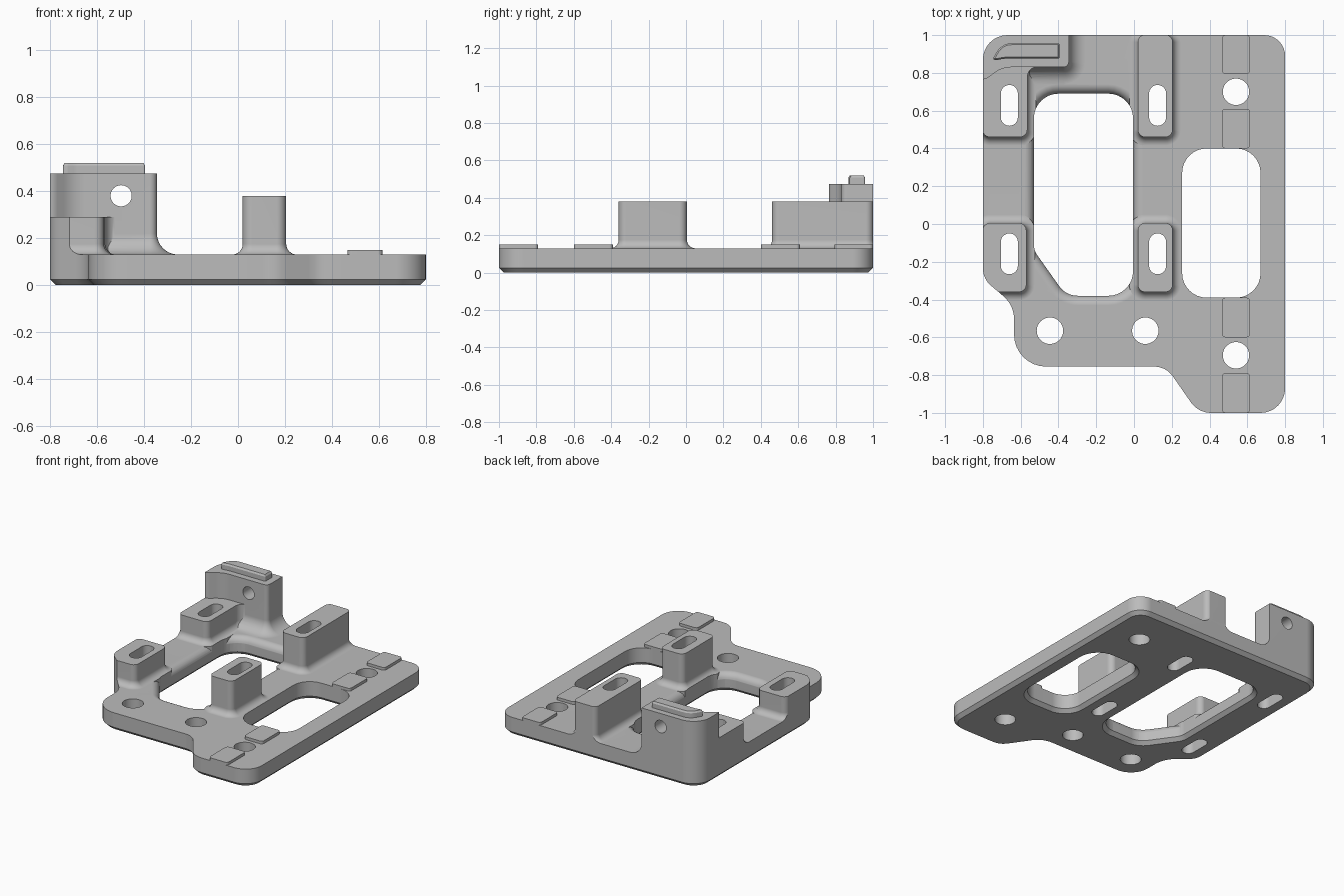
import bpy, bmesh, math
from mathutils import Vector

cube = bpy.data.objects.get("Cube")
if cube:
    bpy.data.objects.remove(cube, do_unlink=True)

grey = bpy.data.materials.new("machined_grey")
grey.use_nodes = True
COLOUR = (0.5, 0.5, 0.5, 1)
grey.diffuse_color = COLOUR
grey.node_tree.nodes["Principled BSDF"].inputs["Base Color"].default_value = COLOUR

TOP = 0.13      # plate thickness
CHAMFER = 0.025


def rounded(corners, steps=8):
    """Counter-clockwise polygon of (x, y, radius) with its corners rounded."""
    pts = []
    for i, (x, y, r) in enumerate(corners):
        p = Vector((x, y))
        a = (Vector(corners[i - 1][:2]) - p).normalized()
        b = (Vector(corners[(i + 1) % len(corners)][:2]) - p).normalized()
        if r == 0:
            pts.append(p)
            continue
        half = a.angle(b) / 2
        centre = p + (a + b).normalized() * r / math.sin(half)
        reach = r / math.tan(half)
        u, v = p + a * reach - centre, p + b * reach - centre
        sweep = u.angle(v)
        for k in range(steps + 1):
            t = k / steps
            pts.append(centre + (u * math.sin((1 - t) * sweep)
                                 + v * math.sin(t * sweep)) / math.sin(sweep))
    return pts


def box(x0, x1, y0, y1, r):
    return rounded([(x0, y0, r), (x1, y0, r), (x1, y1, r), (x0, y1, r)])


def circle(x, y, r, n=40):
    return [Vector((x + r * math.cos(k * math.tau / n),
                    y + r * math.sin(k * math.tau / n))) for k in range(n)]


def offset(pts, d):
    out = []
    for i, p in enumerate(pts):
        e = (p - pts[i - 1]).normalized()
        f = (pts[(i + 1) % len(pts)] - p).normalized()
        n, m = Vector((e.y, -e.x)), Vector((f.y, -f.x))
        out.append(p + (n + m) * d / (1 + n.dot(m)))
    return out


def loft(name, pts, levels):
    """Solid from one outline, grown by d at each height z."""
    bm = bmesh.new()
    rings = [[bm.verts.new((p.x, p.y, z)) for p in offset(pts, d)] for z, d in levels]
    n = len(pts)
    for low, high in zip(rings, rings[1:]):
        for i in range(n):
            j = (i + 1) % n
            bm.faces.new((low[i], low[j], high[j], high[i]))
    bm.faces.new(rings[0][::-1])
    bm.faces.new(rings[-1])
    mesh = bpy.data.meshes.new(name)
    bm.to_mesh(mesh)
    bm.free()
    mesh.materials.append(grey)
    ob = bpy.data.objects.new(name, mesh)
    bpy.context.collection.objects.link(ob)
    return ob


def activate(ob):
    bpy.ops.object.select_all(action='DESELECT')
    ob.select_set(True)
    bpy.context.view_layer.objects.active = ob


def combine(ob, tool, operation):
    activate(ob)
    mod = ob.modifiers.new("combine", 'BOOLEAN')
    mod.operation, mod.solver, mod.object = operation, 'EXACT', tool
    bpy.ops.object.modifier_apply(modifier=mod.name)
    bpy.data.objects.remove(tool, do_unlink=True)


def post(pts, height, r):
    """Upright post with a concave fillet of radius r at its foot."""
    foot = [(0.05, r)]
    for k in range(9):
        a = k / 8 * math.pi / 2
        foot.append((TOP + r * (1 - math.cos(a)), r * (1 - math.sin(a))))
    return loft("post", pts, foot + [(height, 0)])


# Outlines
outline = rounded([
    (0.34, -1, 0.13), (0.8, -1, 0.13), (0.8, 1, 0.11), (-0.8, 1, 0.13),
    (-0.8, -0.29, 0.12), (-0.635, -0.43, 0.16), (-0.635, -0.755, 0.17),
    (0.17, -0.755, 0.12)])
left_window = rounded([
    (-0.36, -0.38, 0.12), (-0.005, -0.38, 0.13), (-0.005, 0.69, 0.13),
    (-0.53, 0.69, 0.13), (-0.53, -0.14, 0.1)])
right_window = box(0.255, 0.67, -0.39, 0.4, 0.13)

# Plate slab, with the upper rim of the left window rounded over
body = loft("mounting_plate", box(-1.2, 1.2, -1.2, 1.2, 0), [(-0.1, 0), (TOP, 0)])
R = 0.05
rim = [(-0.2, -0.002), (TOP - R, -0.002)]
for k in range(1, 8):
    a = k / 8 * math.pi / 2
    rim.append((TOP - R + R * math.sin(a), R * (1 - math.cos(a))))
rim += [(TOP, R), (0.2, R + 0.001)]
combine(body, loft("rim_cutter", left_window, rim), 'DIFFERENCE')

# Posts and the tall corner block
low_back = rounded([
    (-0.802, 0.46, 0.04), (-0.565, 0.46, 0.04), (-0.565, 0.832, 0.055),
    (-0.4, 0.832, 0), (-0.4, 0.95, 0), (-0.9, 0.95, 0), (-0.9, 0.6, 0),
    (-0.802, 0.6, 0)])
corner = rounded([
    (-0.9, 0.765, 0), (-0.785, 0.765, 0.06), (-0.7, 0.83, 0.15),
    (-0.345, 0.83, 0.03), (-0.345, 1.1, 0), (-0.9, 1.1, 0)])
for pts, height, r in (
        (box(-0.802, -0.57, -0.36, 0.005, 0.04), 0.29, 0.045),
        (box(0.02, 0.205, -0.36, 0.005, 0.04), 0.38, 0.045),
        (box(0.02, 0.205, 0.46, 1.002, 0.04), 0.38, 0.045),
        (low_back, 0.29, 0.045),
        (corner, 0.475, 0.09)):
    combine(body, post(pts, height, r), 'UNION')

# Trim everything to the plate outline, with a chamfered underside
combine(body, loft("trim", outline, [(0, -CHAMFER), (CHAMFER, 0), (0.7, 0)]), 'INTERSECT')

# Windows, chamfered below
for pts in (left_window, right_window):
    combine(body, loft("window_cutter", pts, [
        (-0.1, CHAMFER), (0, CHAMFER), (CHAMFER, 0), (0.7, 0)]), 'DIFFERENCE')

# Slots through the posts and round screw holes
through = [box(x - 0.045, x + 0.045, y - 0.108, y + 0.108, 0.0449)
           for x in (-0.66, 0.125) for y in (-0.158, 0.628)]
through += [circle(x, y, 0.07) for x, y in (
    (0.54, 0.7), (0.54, -0.695), (-0.445, -0.565), (0.06, -0.565))]
for pts in through:
    combine(body, loft("hole_cutter", pts, [(-0.1, 0), (0.7, 0)]), 'DIFFERENCE')

# Cross hole in the corner block
cross = loft("cross_cutter", circle(0, 0, 0.045), [(-0.2, 0), (0.25, 0)])
cross.data.transform(cross.matrix_world.Rotation(math.pi / 2, 4, 'X'))
cross.data.transform(cross.matrix_world.Translation((-0.497, 0.95, 0.38)))
combine(body, cross, 'DIFFERENCE')

# Locating lip on top of the corner block
lip = loft("corner_lip", rounded([
    (-0.75, 0.87, 0.008), (-0.725, 0.868, 0.01), (-0.69, 0.875, 0.1), (-0.395, 0.875, 0.008),
    (-0.395, 0.957, 0.008), (-0.7, 0.957, 0.09)]),
    [(0.46, 0), (0.508, 0), (0.52, -0.008)])

# Raised pads beside the right-hand screw holes
parts = [body, lip]
for name, y0, y1 in (("pad_back_outer", 0.795, 1), ("pad_back_inner", 0.4, 0.61),
                     ("pad_front_inner", -0.6, -0.39), ("pad_front_outer", -1, -0.79)):
    parts.append(loft(name, box(0.465, 0.615, y0, y1, 0.02), [(0.11, 0), (0.15, 0)]))

for ob in parts:
    activate(ob)
    bpy.ops.object.shade_smooth_by_angle(angle=math.radians(28))
    mod = ob.modifiers.new("even_normals", 'WEIGHTED_NORMAL')
    mod.keep_sharp = True
